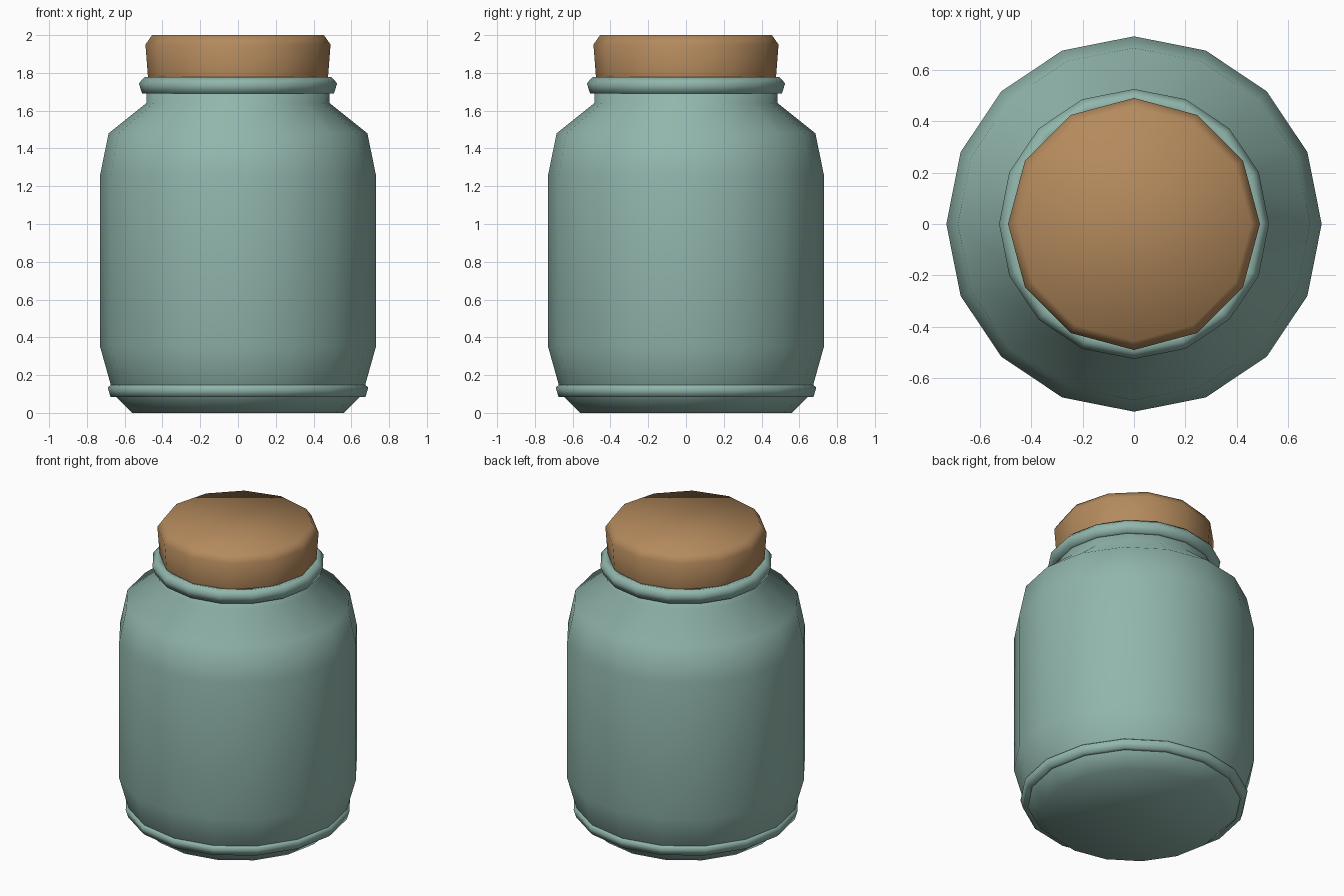
import bpy
import bmesh
from math import cos, sin, tau

cube = bpy.data.objects.get("Cube")
if cube:
    bpy.data.objects.remove(cube, do_unlink=True)


def make_material(name, color):
    mat = bpy.data.materials.new(name)
    mat.use_nodes = True
    mat.diffuse_color = color
    mat.node_tree.nodes["Principled BSDF"].inputs["Base Color"].default_value = color
    return mat


def lathe(name, profile, sides, mat, closed=False):
    """Turn a (radius, height) profile about z; open profiles get flat caps."""
    bm = bmesh.new()
    rings = [[bm.verts.new((r * cos(tau * i / sides), r * sin(tau * i / sides), z))
              for i in range(sides)] for r, z in profile]
    pairs = list(zip(rings, rings[1:]))
    if closed:
        pairs.append((rings[-1], rings[0]))
    else:
        bm.faces.new(rings[0][::-1])
        bm.faces.new(rings[-1])
    for low, high in pairs:
        for i in range(sides):
            j = (i + 1) % sides
            bm.faces.new((low[i], low[j], high[j], high[i]))
    bmesh.ops.recalc_face_normals(bm, faces=bm.faces)
    for face in bm.faces:
        face.smooth = True
    mesh = bpy.data.meshes.new(name)
    bm.to_mesh(mesh)
    bm.free()
    mesh.materials.append(mat)
    obj = bpy.data.objects.new(name, mesh)
    bpy.context.collection.objects.link(obj)
    return obj


teal = make_material("teal_glaze", (0.283, 0.468, 0.413, 1))
cork = make_material("cork_brown", (0.456, 0.254, 0.109, 1))

# Jar body with tapered foot, shoulder and neck
lathe("jar_body", [(0.56, 0), (0.66, 0.1), (0.73, 0.35), (0.73, 1.26),
                   (0.685, 1.48), (0.485, 1.64), (0.485, 1.75)], 16, teal)

# Raised bands around the foot and the lip
lathe("foot_band", [(0.62, 0.085), (0.675, 0.085), (0.69, 0.135),
                    (0.665, 0.153), (0.62, 0.145)], 16, teal, closed=True)
lathe("lip_band", [(0.45, 1.69), (0.508, 1.69), (0.525, 1.745),
                   (0.495, 1.777), (0.45, 1.765)], 16, teal, closed=True)

# Stopper with a chamfered top edge
lathe("stopper", [(0.47, 1.74), (0.477, 1.78), (0.49, 1.95), (0.455, 2.0)], 12, cork)
